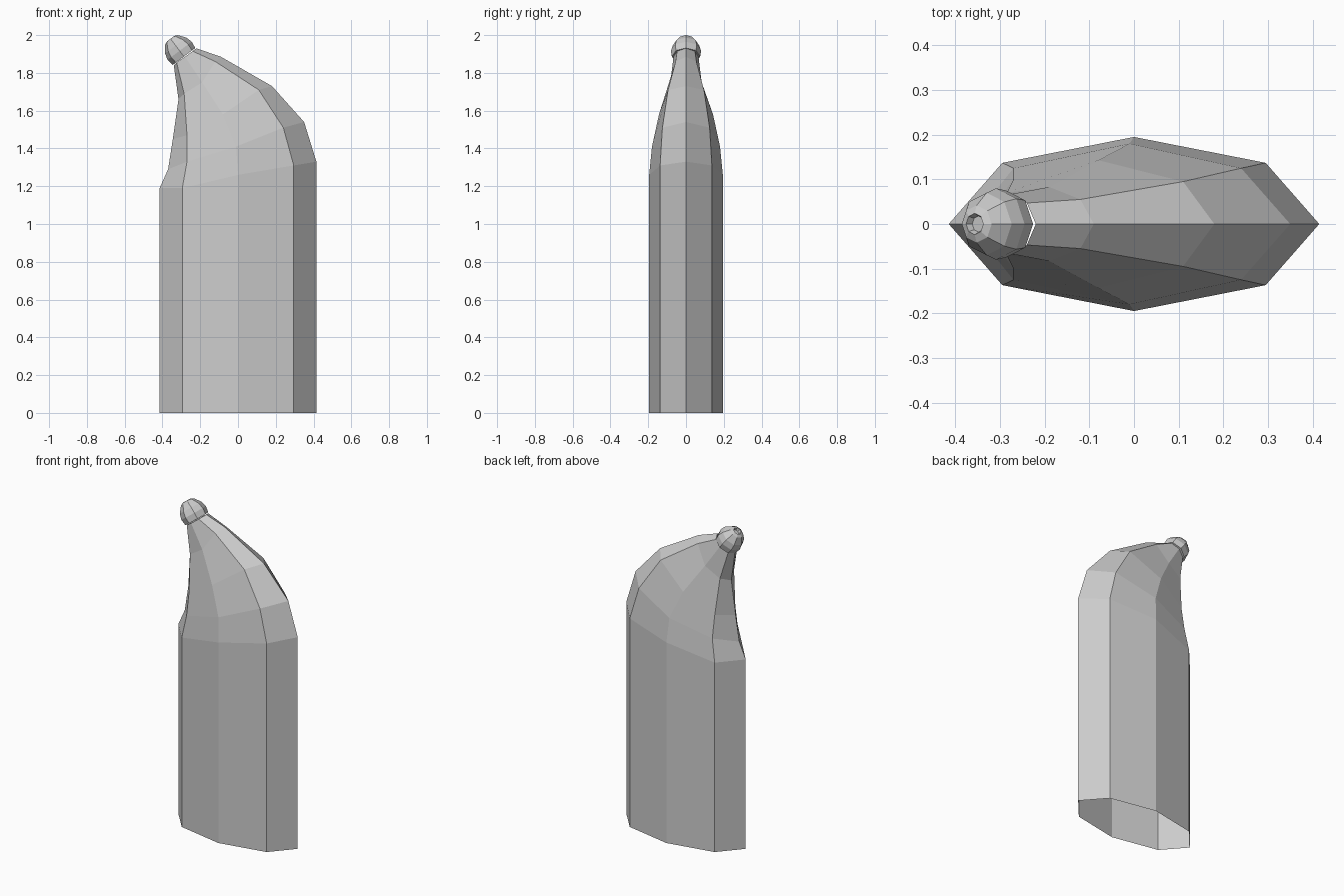
import bpy, math
from mathutils import Vector

if "Cube" in bpy.data.objects:
    bpy.data.objects.remove(bpy.data.objects["Cube"])


def loft(name, rings, close_end=False):
    n = len(rings[0])
    verts = [p for ring in rings for p in ring]
    faces = [(k * n + i, k * n + (i + 1) % n, (k + 1) * n + (i + 1) % n, (k + 1) * n + i)
             for k in range(len(rings) - 1) for i in range(n)]
    if close_end:
        faces.append(tuple(range((len(rings) - 1) * n, len(rings) * n)))
    mesh = bpy.data.meshes.new(name)
    mesh.from_pydata(verts, [], faces)
    mesh.update()
    ob = bpy.data.objects.new(name, mesh)
    bpy.context.collection.objects.link(ob)
    return ob


def body_ring(half):
    # half section on the front side, mirrored to the back
    front = [(x, -y, z) for x, y, z in half]
    back = [(x, y, z) for x, y, z in reversed(half[1:-1])]
    return front + back


# Bottle body: left ridge, left edge, middle, right edge, right ridge
sections = [
    [(-.415, 0, 0), (-.295, .137, 0), (0, .195, 0), (.295, .137, 0), (.415, 0, 0)],
    [(-.415, 0, 1.19), (-.295, .137, 1.19), (0, .195, 1.26), (.295, .137, 1.31), (.415, 0, 1.33)],
    [(-.37, 0, 1.29), (-.27, .125, 1.33), (-.01, .18, 1.41), (.24, .125, 1.51), (.35, 0, 1.54)],
    [(-.345, 0, 1.45), (-.27, .10, 1.47), (-.08, .143, 1.58), (.11, .095, 1.71), (.18, 0, 1.73)],
    [(-.315, 0, 1.66), (-.285, .07, 1.69), (-.19, .083, 1.75), (-.12, .055, 1.86), (-.09, 0, 1.885)],
    [(-.34, 0, 1.84), (-.325, .045, 1.855), (-.28, .066, 1.885), (-.24, .047, 1.915), (-.22, 0, 1.93)],
]
loft("bottle_body", [body_ring(s) for s in sections])

# Tilted cap with a small recessed tip
base = Vector((-.285, 0, 1.885))
axis = Vector((-.6, 0, .8))
across = Vector((.8, 0, .6))
profile = [(.06, .002), (.075, .002), (.08, .04), (.07, .075),
           (.042, .112), (.024, .12), (.018, .105), (.01, .105)]
rings = []
for r, t in profile:
    rings.append([base + axis * t + across * (r * math.cos(a)) - Vector((0, r * math.sin(a), 0))
                  for a in [math.pi + i * math.tau / 8 for i in range(8)]])
# winding matches the body: left point first, then the front side
rings = [[ring[0]] + ring[:0:-1] for ring in rings]
loft("nozzle_cap", rings, True)
